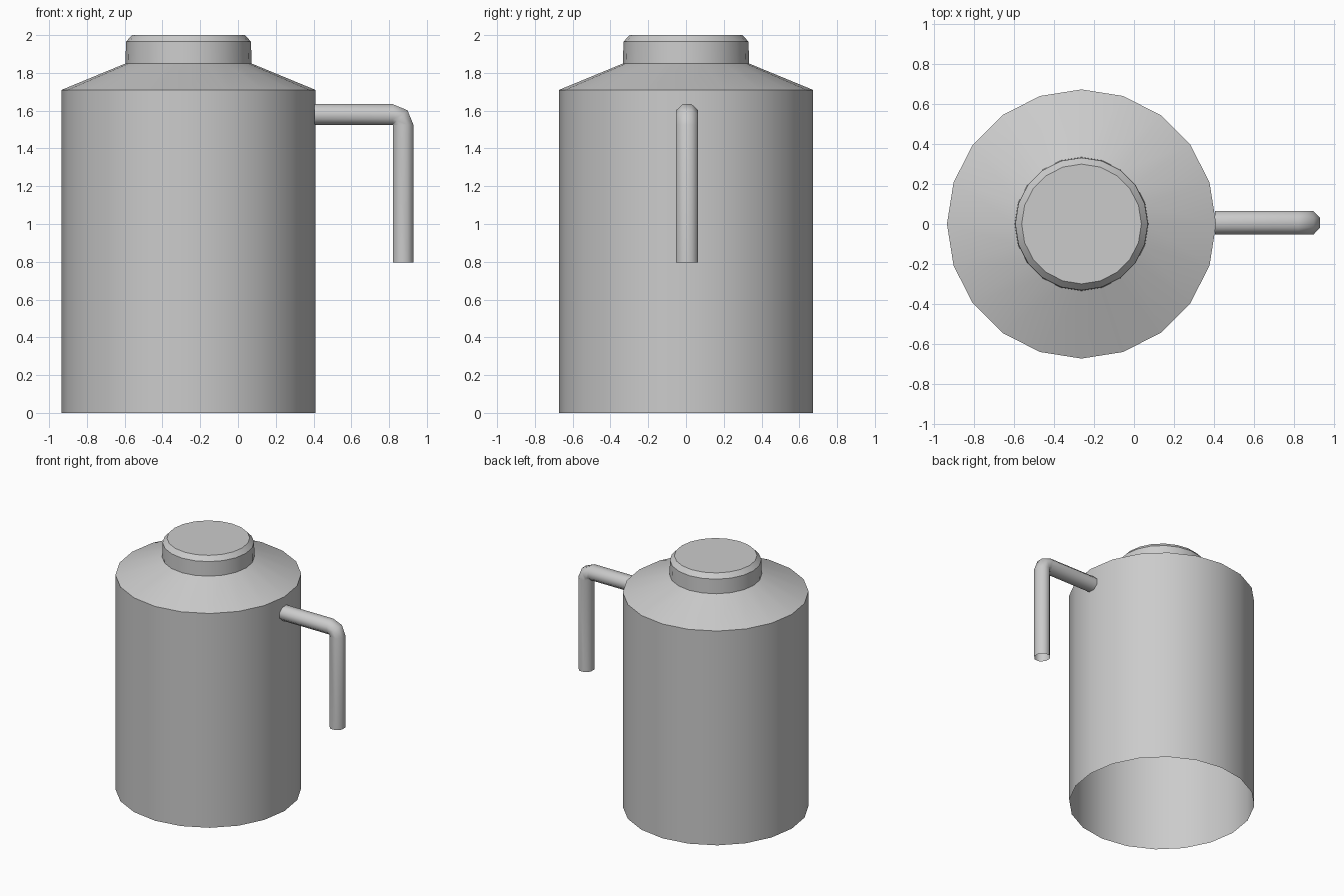
import bpy, bmesh
from math import pi, sin, cos, radians

if "Cube" in bpy.data.objects:
    bpy.data.objects.remove(bpy.data.objects["Cube"])

CX = -0.262   # axis of the jug


def finish(bm, name, angle):
    bmesh.ops.recalc_face_normals(bm, faces=bm.faces)
    me = bpy.data.meshes.new(name)
    bm.to_mesh(me)
    bm.free()
    ob = bpy.data.objects.new(name, me)
    bpy.context.collection.objects.link(ob)
    bpy.ops.object.select_all(action='DESELECT')
    ob.select_set(True)
    bpy.context.view_layer.objects.active = ob
    bpy.ops.object.shade_smooth_by_angle(angle=radians(angle))
    return ob


def skin(name, rings, cap_end=False, angle=30):
    """Bridge consecutive rings of points into an open shell."""
    bm = bmesh.new()
    loops = [[bm.verts.new(p) for p in ring] for ring in rings]
    n = len(loops[0])
    for a, b in zip(loops, loops[1:]):
        for i in range(n):
            j = (i + 1) % n
            bm.faces.new((a[i], a[j], b[j], b[i]))
    if cap_end:
        bm.faces.new(loops[-1])
    return finish(bm, name, angle)


def lathe(name, profile, sides=20, cap_end=False):
    rings = [[(CX + r * cos(2 * pi * i / sides), r * sin(2 * pi * i / sides), z)
              for i in range(sides)] for r, z in profile]
    return skin(name, rings, cap_end)


# Jug body, open underneath, with sloping shoulder and neck
lathe("jug_body", [(0.672, 0), (0.672, 1.71), (0.333, 1.85), (0.328, 1.96)])

# Lid with bevelled rim
lathe("lid", [(0.334, 1.85), (0.331, 1.965), (0.299, 2.0)], cap_end=True)

# Handle pipe: octagonal tube turning down around its inner corner
R = 0.0545
PIVOT = (0.82, 1.525)
stations = [(0.405, PIVOT[1] + R, 0)]
for a in (0, 45, 90):
    t = radians(a)
    stations.append((PIVOT[0] + R * sin(t), PIVOT[1] + R * cos(t), t))
stations.append((PIVOT[0] + R, 0.795, pi / 2))

rings = []
for x, z, t in stations:
    ring = []
    for i in range(8):
        a = pi / 8 + i * pi / 4
        u = R / cos(pi / 8) * cos(a)
        v = 0.058 / cos(pi / 8) * sin(a)
        ring.append((x + u * sin(t), 0.006 + v, z + u * cos(t)))
    rings.append(ring)
skin("handle_pipe", rings, angle=60)
